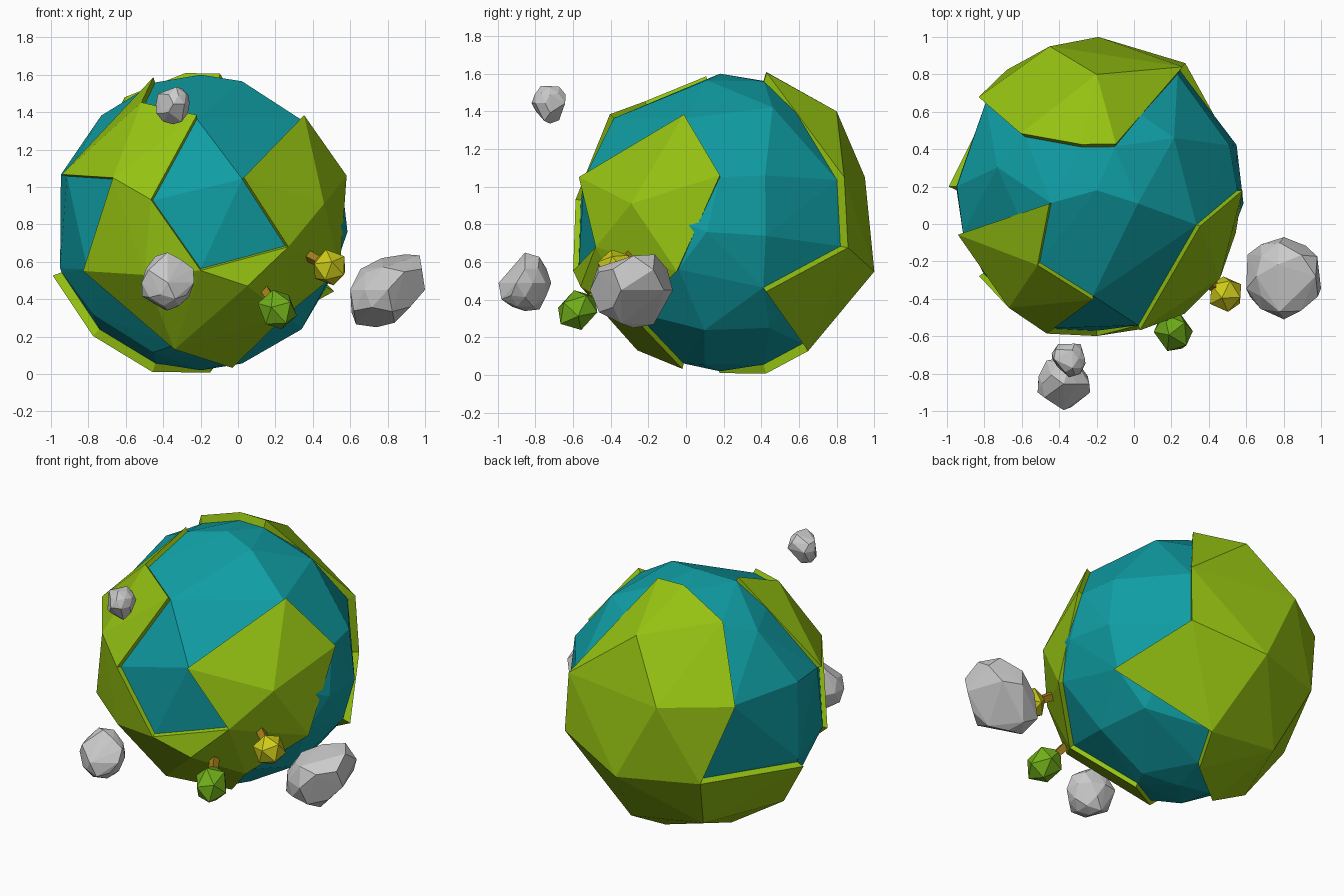
import bpy, bmesh, random
from mathutils import Vector, Matrix
from mathutils.geometry import delaunay_2d_cdt

if "Cube" in bpy.data.objects:
    bpy.data.objects.remove(bpy.data.objects["Cube"])

random.seed(4)
C = Vector((-0.2, 0.18, 0.81))      # planet centre
R = 0.79                            # ocean radius


def material(name, rgb):
    m = bpy.data.materials.new(name)
    m.diffuse_color = (*rgb, 1)
    m.use_nodes = True
    m.node_tree.nodes["Principled BSDF"].inputs["Base Color"].default_value = m.diffuse_color
    return m


SEA = material("sea", (0.005, 0.34, 0.37))
GRASS = material("grass", (0.30, 0.54, 0.006))
BARK = material("bark", (0.35, 0.2, 0.01))
LEAF = material("leaf", (0.16, 0.42, 0.01))
YELLOW = material("yellow_leaf", (0.62, 0.6, 0.01))


def finish(name, bm, mat=None):
    bmesh.ops.recalc_face_normals(bm, faces=bm.faces[:])
    me = bpy.data.meshes.new(name)
    bm.to_mesh(me)
    bm.free()
    ob = bpy.data.objects.new(name, me)
    bpy.context.collection.objects.link(ob)
    if mat:
        me.materials.append(mat)
    return ob


def hull(name, points, mat=None):
    bm = bmesh.new()
    for p in points:
        bm.verts.new(p)
    res = bmesh.ops.convex_hull(bm, input=bm.verts[:])
    loose = {v for v in bm.verts if not v.link_faces}
    bmesh.ops.delete(bm, geom=list(loose), context='VERTS')
    return finish(name, bm, mat)


def land(name, border, inner, r):
    """Raised plate: outline on the globe, triangulated, with walls to the sea."""
    top = [(Vector(p) - C).normalized() * r for p in border]
    top += [Vector(p) - C for p in inner]
    axis = sum(top, Vector()).normalized()
    q = axis.rotation_difference(Vector((0, 0, 1)))
    flat = []
    for p in top:
        d = q @ p.normalized()
        flat.append(Vector((d.x, d.y)) / (1.05 + d.z))
    n = len(border)
    loop = [(i, (i + 1) % n) for i in range(n)]
    out = delaunay_2d_cdt(flat, loop, [list(range(n))], 1, 1e-6)
    ids, tris = out[3], out[2]
    bm = bmesh.new()
    up = [bm.verts.new(C + p) for p in top]
    low = [bm.verts.new(C + p * 0.9) for p in top]
    for t in tris:
        if all(ids[i] for i in t):
            k = [ids[i][0] for i in t]
            bm.faces.new([up[i] for i in k])
            bm.faces.new([low[i] for i in reversed(k)])
    for a, b in loop:
        bm.faces.new((up[a], low[a], low[b], up[b]))
    finish(name, bm, GRASS)


# Continent outlines
front = [(-.67, -.45, 1.05), (-.46, -.57, .93), (-.2, -.58, .56), (.27, -.48, .68),
         (.03, -.565, 1.05), (.35, -.01, 1.38), (.58, .18, 1.06), (.55, -.05, .55),
         (.27, -.3, .3), (-.03, -.02, .03), (-.34, -.26, .13), (-.83, -.28, .55)]
front_in = [(.46, -.29, .91), (-.5, -.53, .53), (.05, -.56, .47)]
upper = [(-.95, -.06, 1.07), (-.45, .11, 1.58), (-.5, -.2, 1.42), (-.22, -.4, 1.38),
         (-.46, -.57, .93), (-.67, -.45, 1.05)]
back = [(-.1, .42, 1.58), (-.28, .42, 1.59), (-.6, .48, 1.47), (-.82, .67, 1.05),
        (-.67, .81, .57), (-.98, .2, .53), (-.76, .1, .22), (-.45, .18, .03),
        (-.15, .42, .03), (-.06, .64, .14), (.5, .42, .45), (.26, .84, .68),
        (.26, .84, 1.05)]
back_in = [(-.2, .8, 1.4), (-.45, .95, 1.05), (-.19, 1.0, .55), (-.56, .62, .2)]
land("front_continent", front, front_in, 0.82)
land("upper_continent", upper, [], 0.82)
land("back_continent", back, back_in, 0.84)

# Ocean ball: hull through the coast corners plus open-sea corners
sea = [(-.2, .18, 1.6), (-.2, .18, .02), (.02, .11, 1.56), (.51, .42, 1.06),
       (.54, .42, .74), (.58, .11, .76), (.2, .45, 1.4), (-.93, .2, 1.06),
       (-.97, .2, .56), (-.72, .3, 1.37), (.02, .1, .06), (.33, .1, .25),
       (.3, .45, .24), (-.45, -.1, .12), (-.77, -.05, .32)]
coast = front + front_in + upper + back + back_in + sea
hull("ocean", [C + (Vector(p) - C).normalized() * R for p in coast], SEA)


def rock(name, centre, size, jitter, lean=0):
    bm = bmesh.new()
    bmesh.ops.create_icosphere(bm, subdivisions=2, radius=1)
    pts = []
    for v in bm.verts:
        if random.random() < 0.7:
            p = v.co * (1 + random.uniform(-jitter, jitter))
            p.x += lean * p.z
            pts.append(p)
    bm.free()
    # fit the jittered lump to the wanted box
    lo = Vector([min(p[i] for p in pts) for i in range(3)])
    hi = Vector([max(p[i] for p in pts) for i in range(3)])
    fit = [Vector([centre[i] + ((p[i] - lo[i]) / (hi[i] - lo[i]) - .5) * size[i]
                   for i in range(3)]) for p in pts]
    hull(name, fit)


# Floating rocks
rock("large_rock", (.8, -.29, .445), (.4, .44, .39), .08, .3)
rock("medium_rock", (-.375, -.855, .495), (.28, .28, .31), .07)
rock("small_rock", (-.35, -.73, 1.435), (.18, .18, .2), .07)


def tree(name, base, centre, radius, stretch, mat):
    base, centre = Vector(base), Vector(centre)
    axis = centre - base
    rot = axis.to_track_quat('Z', 'Y').to_matrix().to_4x4()
    bm = bmesh.new()
    bmesh.ops.create_cone(bm, cap_ends=True, segments=4, radius1=.032, radius2=.026,
                          depth=axis.length,
                          matrix=Matrix.Translation((base + centre) / 2) @ rot)
    finish(name + "_trunk", bm, BARK)
    bm = bmesh.new()
    bmesh.ops.create_icosphere(bm, subdivisions=1, radius=radius,
                               matrix=Matrix.Translation(centre) @ rot
                               @ Matrix.Diagonal((1, 1, stretch, 1)))
    finish(name + "_crown", bm, mat)


# Trees
tree("green_tree", (.13, -.42, .47), (.21, -.575, .345), .105, 1.2, LEAF)
tree("yellow_tree", (.36, -.29, .64), (.49, -.375, .57), .1, 1.0, YELLOW)
